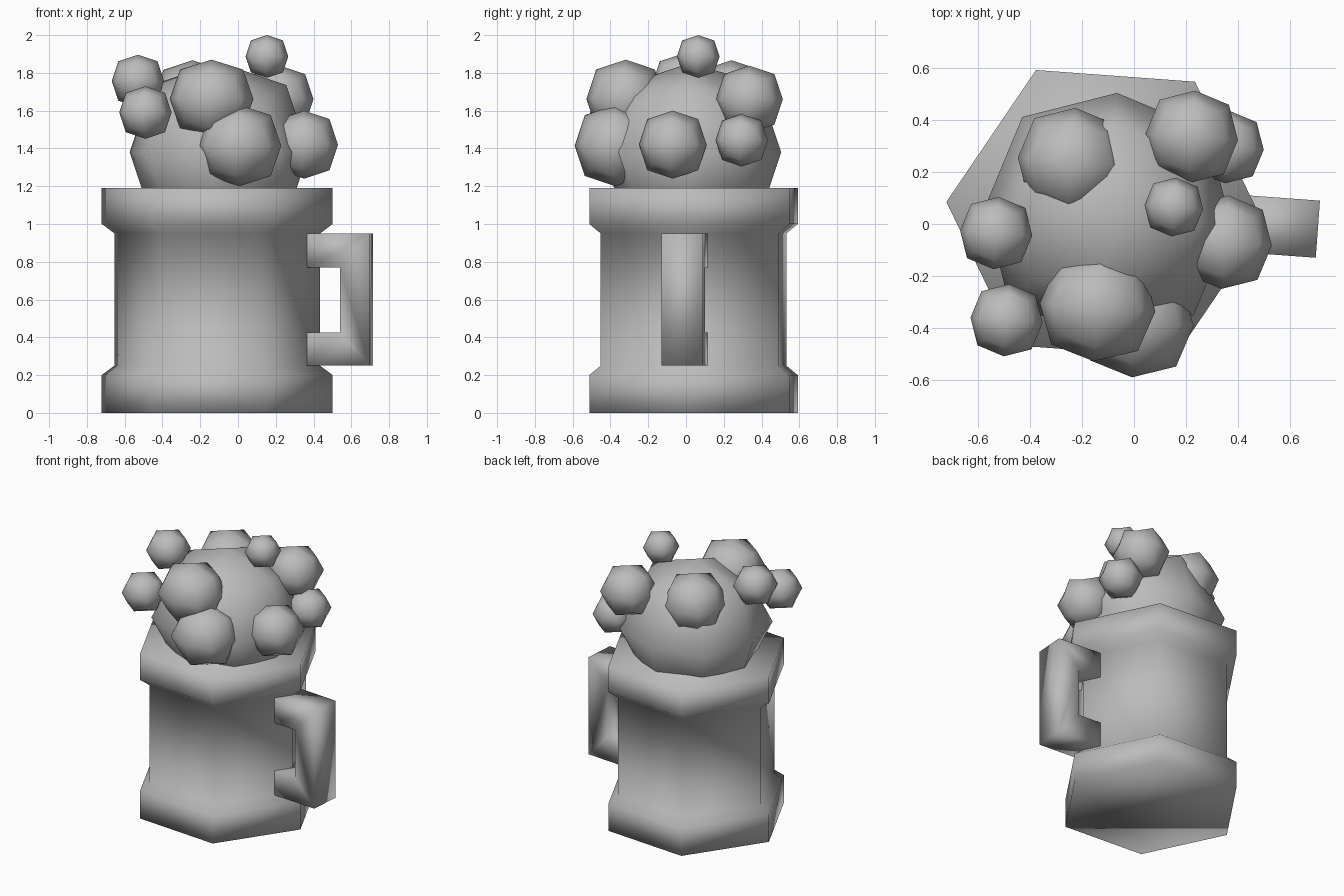
import bpy
import bmesh
import math
from mathutils import Matrix

cube = bpy.data.objects.get("Cube")
if cube:
    bpy.data.objects.remove(cube, do_unlink=True)

TURN = math.radians(-4.2)
AXIS = (-0.11, 0.04, 0)

grey = bpy.data.materials.new("plain grey")
grey.use_nodes = True
colour = (0.5, 0.5, 0.5, 1)
grey.diffuse_color = colour
grey.node_tree.nodes["Principled BSDF"].inputs["Base Color"].default_value = colour


def finish(name, bm, location):
    """Turn a bmesh into a smooth, grey, slightly turned object."""
    bmesh.ops.recalc_face_normals(bm, faces=bm.faces)
    for face in bm.faces:
        face.smooth = True
    mesh = bpy.data.meshes.new(name)
    bm.to_mesh(mesh)
    bm.free()
    mesh.materials.append(grey)
    obj = bpy.data.objects.new(name, mesh)
    obj.location = location
    obj.rotation_euler.z = TURN
    bpy.context.collection.objects.link(obj)
    return obj


def bubble(name, location, radius, stretch=1.0):
    """A cube rounded by one level of subdivision."""
    bm = bmesh.new()
    bmesh.ops.create_cube(bm, size=2)
    bmesh.ops.transform(bm, verts=bm.verts,
                        matrix=Matrix.Diagonal((radius * stretch, radius, radius, 1)))
    obj = finish(name, bm, location)
    sub = obj.modifiers.new("round", 'SUBSURF')
    sub.levels = sub.render_levels = 1
    sub.use_limit_surface = False


# Mug: hexagonal rings bridged upwards, capped at both ends
WIDE, NARROW, SIDES = 0.613, 0.546, 6
profile = [(WIDE, 0), (WIDE, 0.2), (NARROW, 0.25),
           (NARROW, 0.95), (WIDE, 1.0), (WIDE, 1.19)]
bm = bmesh.new()
rings = []
for r, z in profile:
    angles = [math.tau * i / SIDES for i in range(SIDES)]
    rings.append([bm.verts.new((r * math.cos(a), r * math.sin(a), z)) for a in angles])
for low, high in zip(rings, rings[1:]):
    for i in range(SIDES):
        j = (i + 1) % SIDES
        bm.faces.new((low[i], low[j], high[j], high[i]))
bm.faces.new(rings[0])
bm.faces.new(rings[-1])
finish("mug_body", bm, AXIS)

# Handle: square C built from mitred blocks between an outer and inner outline
outer = [(0.484, 0.25), (0.819, 0.25), (0.819, 0.95), (0.484, 0.95)]
inner = [(0.484, 0.425), (0.659, 0.425), (0.659, 0.77), (0.484, 0.77)]
bm = bmesh.new()
out_v = [bm.verts.new((x, -0.11, z)) for x, z in outer]
in_v = [bm.verts.new((x, -0.11, z)) for x, z in inner]
side = [bm.faces.new((out_v[i], out_v[i + 1], in_v[i + 1], in_v[i])) for i in range(3)]
extruded = bmesh.ops.extrude_face_region(bm, geom=side, use_keep_orig=True)
moved = [v for v in extruded["geom"] if isinstance(v, bmesh.types.BMVert)]
bmesh.ops.translate(bm, verts=moved, vec=(0, 0.22, 0))
finish("handle", bm, AXIS)

# Foam: one large dome with bubbles around it
bubble("foam_dome", (-0.1, 0.03, 1.38), 0.475)
bubbles = {
    "right_upper": ((-0.53, -0.035, 1.757), 0.139),
    "right_lower": ((-0.49, -0.37, 1.59), 0.139),
    "front_upper": ((-0.14, -0.32, 1.662), 0.208, 1.07),
    "front_lower": ((0.008, -0.375, 1.415), 0.215, 1.03),
    "left": ((0.35, -0.07, 1.42), 0.18),
    "top": ((0.153, 0.065, 1.887), 0.113),
    "back_left_upper": ((0.222, 0.335, 1.66), 0.178),
    "back_left_lower": ((0.36, 0.295, 1.443), 0.139),
    "back_right": ((-0.24, 0.24, 1.66), 0.207),
}
for place, shape in bubbles.items():
    bubble("foam_bubble_" + place, *shape)
